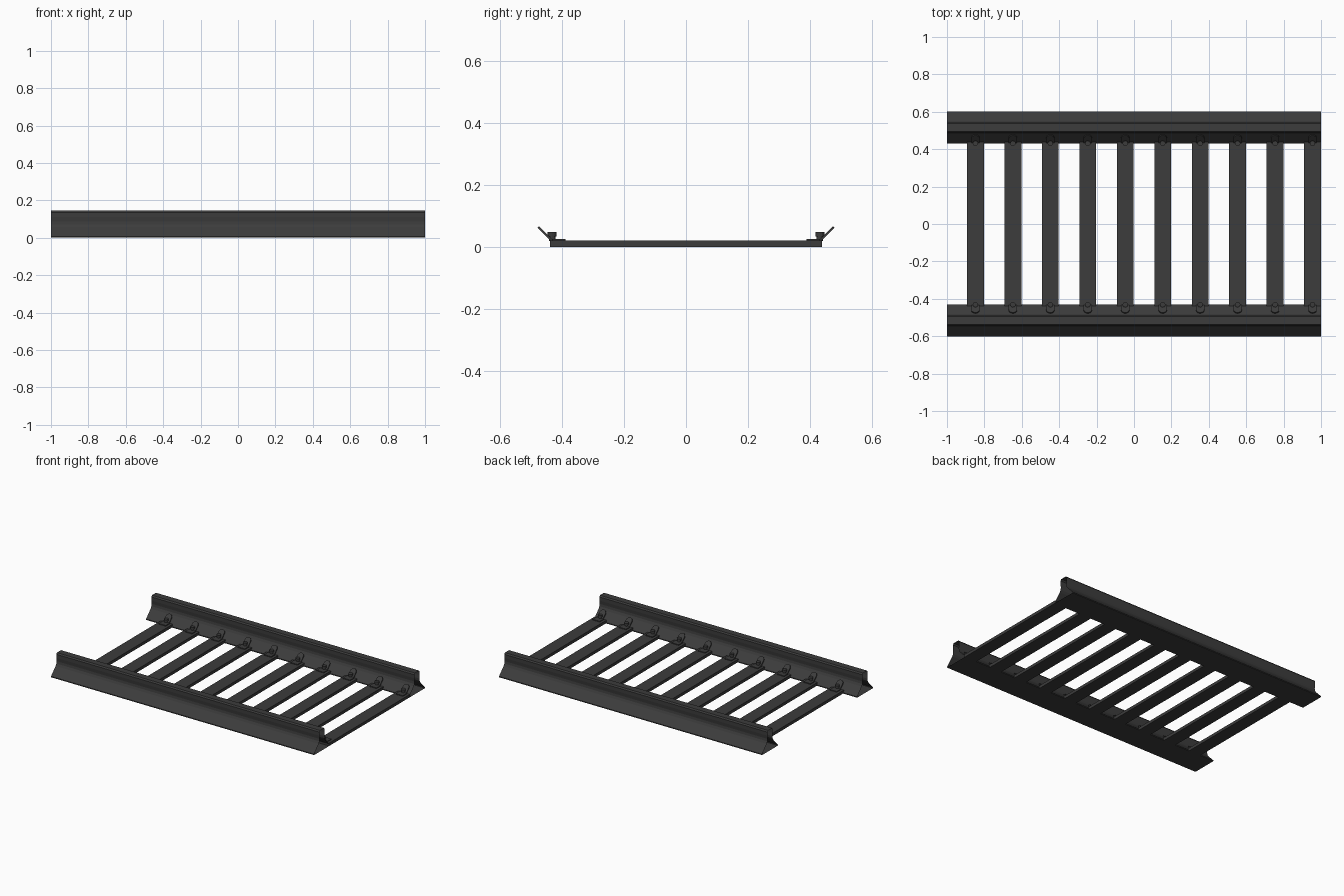
import bpy, bmesh, math

if "Cube" in bpy.data.objects:
    bpy.data.objects.remove(bpy.data.objects["Cube"])

dark = bpy.data.materials.new("dark_steel")
dark.diffuse_color = (0.045, 0.045, 0.045, 1)
dark.use_nodes = True
dark.node_tree.nodes["Principled BSDF"].inputs["Base Color"].default_value = dark.diffuse_color


def make_object(name, bm, mirror=False, fix_normals=True):
    if fix_normals:
        bmesh.ops.recalc_face_normals(bm, faces=bm.faces)
    mesh = bpy.data.meshes.new(name)
    bm.to_mesh(mesh)
    bm.free()
    mesh.materials.append(dark)
    obj = bpy.data.objects.new(name, mesh)
    bpy.context.collection.objects.link(obj)
    if mirror:
        mod = obj.modifiers.new("other_side", 'MIRROR')
        mod.use_axis = (False, True, False)
    return obj


# Rail: open-ended extrusion of a profile, half widths around y = 0.516
half = [(0.086, 0.0), (0.086, 0.006), (0.036, 0.058), (0.028, 0.072),
        (0.026, 0.088), (0.029, 0.112), (0.029, 0.136), (0.022, 0.145)]
yc = 0.516
profile = [(yc + w, z) for w, z in half] + [(yc - w, z) for w, z in reversed(half)]
bm = bmesh.new()
rings = [[bm.verts.new((x, y, z)) for y, z in profile] for x in (-1, 1)]
n = len(profile)
for i in range(n):
    j = (i + 1) % n
    bm.faces.new((rings[0][i], rings[0][j], rings[1][j], rings[1][i]))
for f in bm.faces:
    f.normal_update()
    c = f.calc_center_median()
    if f.normal.dot((0, c.y - yc, c.z - 0.06)) < 0:
        f.normal_flip()
make_object("rails", bm, mirror=True, fix_normals=False)


def sleeper(name, x):
    bm = bmesh.new()
    bmesh.ops.create_cube(bm, size=1)
    for v in bm.verts:
        v.co = (x + v.co.x * 0.09, v.co.y * 0.876, 0.01 + v.co.z * 0.02)
    make_object(name, bm)


def clip_plate(name, x):
    # Flat foot on the sleeper, then a round-ended tongue lying up the rail flange
    bm = bmesh.new()
    foot = [(-0.027, 0.388), (0.027, 0.388), (0.027, 0.432), (-0.027, 0.432)]
    bm.faces.new([bm.verts.new((x + a, y, 0.0255)) for a, y in foot])
    r, length, s = 0.022, 0.058, math.sqrt(0.5)
    tongue = [(-r, 0), (r, 0)]
    for k in range(9):
        t = math.pi * k / 8
        tongue.append((r * math.cos(t), length - r + r * math.sin(t)))
    bm.faces.new([bm.verts.new((x + a, 0.432 + d * s, 0.0255 + d * s)) for a, d in tongue])
    bm.normal_update()
    solid = make_object(name, bm, fix_normals=False)
    mod = solid.modifiers.new("thickness", 'SOLIDIFY')
    mod.thickness = 0.007
    mod.offset = -1
    mod = solid.modifiers.new("other_side", 'MIRROR')
    mod.use_axis = (False, True, False)


def bolt(name, x):
    # Narrow shank with a wider head
    bm = bmesh.new()
    for radius, z0, z1 in ((0.010, 0.018, 0.035), (0.0145, 0.034, 0.047)):
        res = bmesh.ops.create_cone(bm, cap_ends=True, segments=12,
                                    radius1=radius, radius2=radius, depth=z1 - z0)
        bmesh.ops.translate(bm, verts=res["verts"], vec=(x, 0.431, (z0 + z1) / 2))
    make_object(name, bm, mirror=True)


# Ten sleepers, each with a clip and bolt at both ends
for i in range(10):
    x = -0.848 + i * 0.2003
    sleeper(f"sleeper_{i + 1}", x)
    clip_plate(f"clip_plates_{i + 1}", x)
    bolt(f"bolts_{i + 1}", x)
